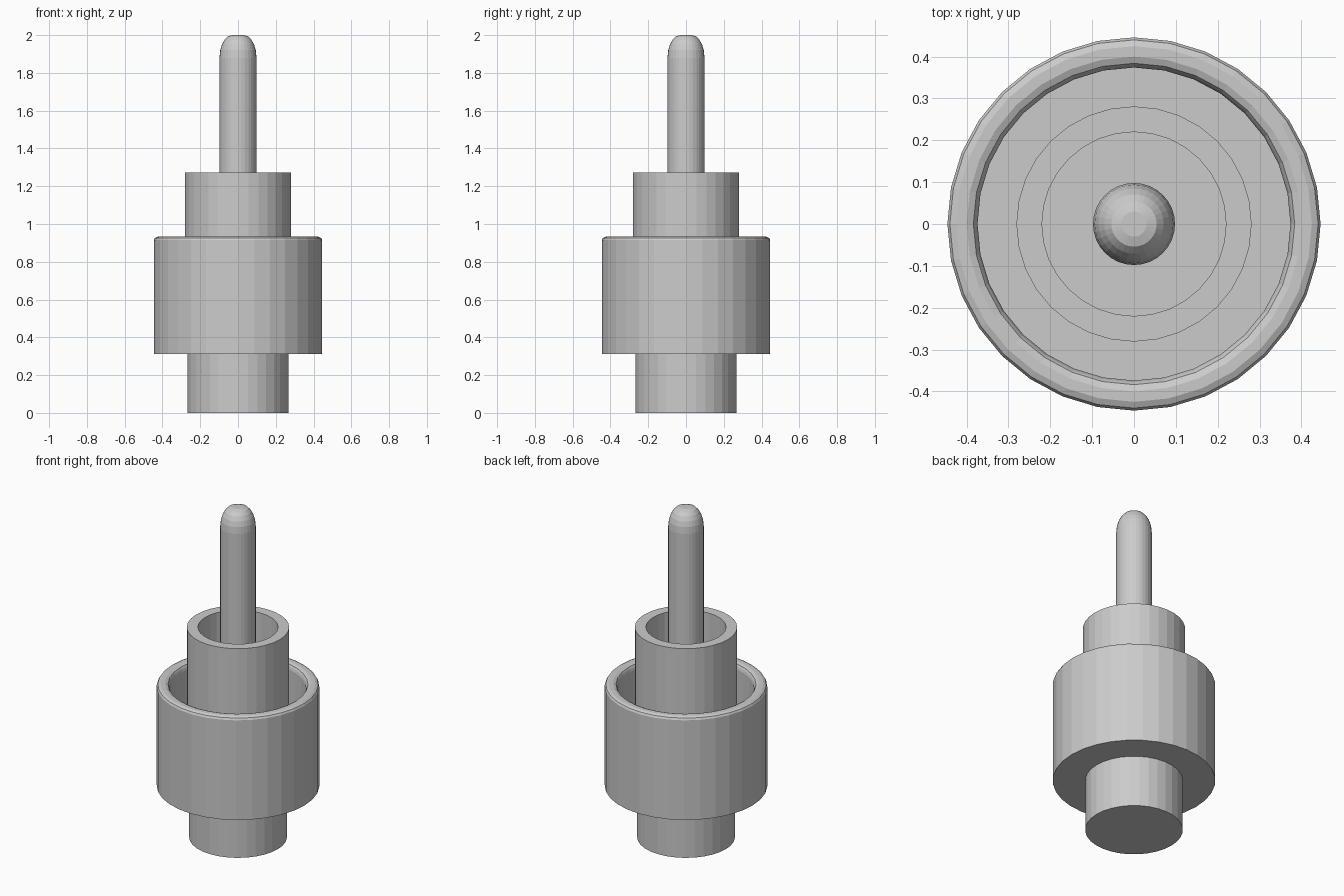
import bpy
import bmesh
from math import cos, sin, tau

SIDES = 32

cube = bpy.data.objects.get("Cube")
if cube:
    bpy.data.objects.remove(cube, do_unlink=True)

# Single plain metal colour
metal = bpy.data.materials.new("light_grey_metal")
metal.use_nodes = True
grey = (0.6, 0.6, 0.6, 1.0)
metal.diffuse_color = grey
metal.node_tree.nodes["Principled BSDF"].inputs["Base Color"].default_value = grey


def lathe(name, profile, closed=False):
    """Revolve (radius, height) points about z; open profiles get end caps."""
    bm = bmesh.new()
    rings = [[bm.verts.new((r * cos(tau * i / SIDES), r * sin(tau * i / SIDES), z))
              for i in range(SIDES)] for r, z in profile]
    pairs = list(zip(rings, rings[1:]))
    if closed:
        pairs.append((rings[-1], rings[0]))
    for low, high in pairs:
        for i in range(SIDES):
            j = (i + 1) % SIDES
            bm.faces.new((low[i], low[j], high[j], high[i]))
    if not closed:
        bm.faces.new(rings[0][::-1])
        bm.faces.new(rings[-1])
    bmesh.ops.recalc_face_normals(bm, faces=bm.faces)
    mesh = bpy.data.meshes.new(name)
    bm.to_mesh(mesh)
    bm.free()
    mesh.materials.append(metal)
    obj = bpy.data.objects.new(name, mesh)
    bpy.context.collection.objects.link(obj)
    return obj


floor = 0.38

# Solid stem at the bottom
lathe("base_stem", [(0.268, 0), (0.268, 0.315)])

# Cup-shaped collar with a rounded rim and an open well
lathe("outer_collar", [(0.446, 0.312), (0.446, 0.915), (0.44, 0.926), (0.425, 0.933),
                       (0.4, 0.933), (0.384, 0.926), (0.378, 0.915), (0.374, 0.9),
                       (0.374, floor)])

# Hollow sleeve standing in the collar
lathe("inner_sleeve", [(0.281, floor), (0.281, 1.272), (0.22, 1.272), (0.22, floor)],
      closed=True)

# Centre pin with a rounded tip
lathe("centre_pin", [(0.098, floor), (0.098, 1.88), (0.094, 1.92), (0.085, 1.95),
                     (0.071, 1.975), (0.054, 1.993), (0.03, 2.0)])
